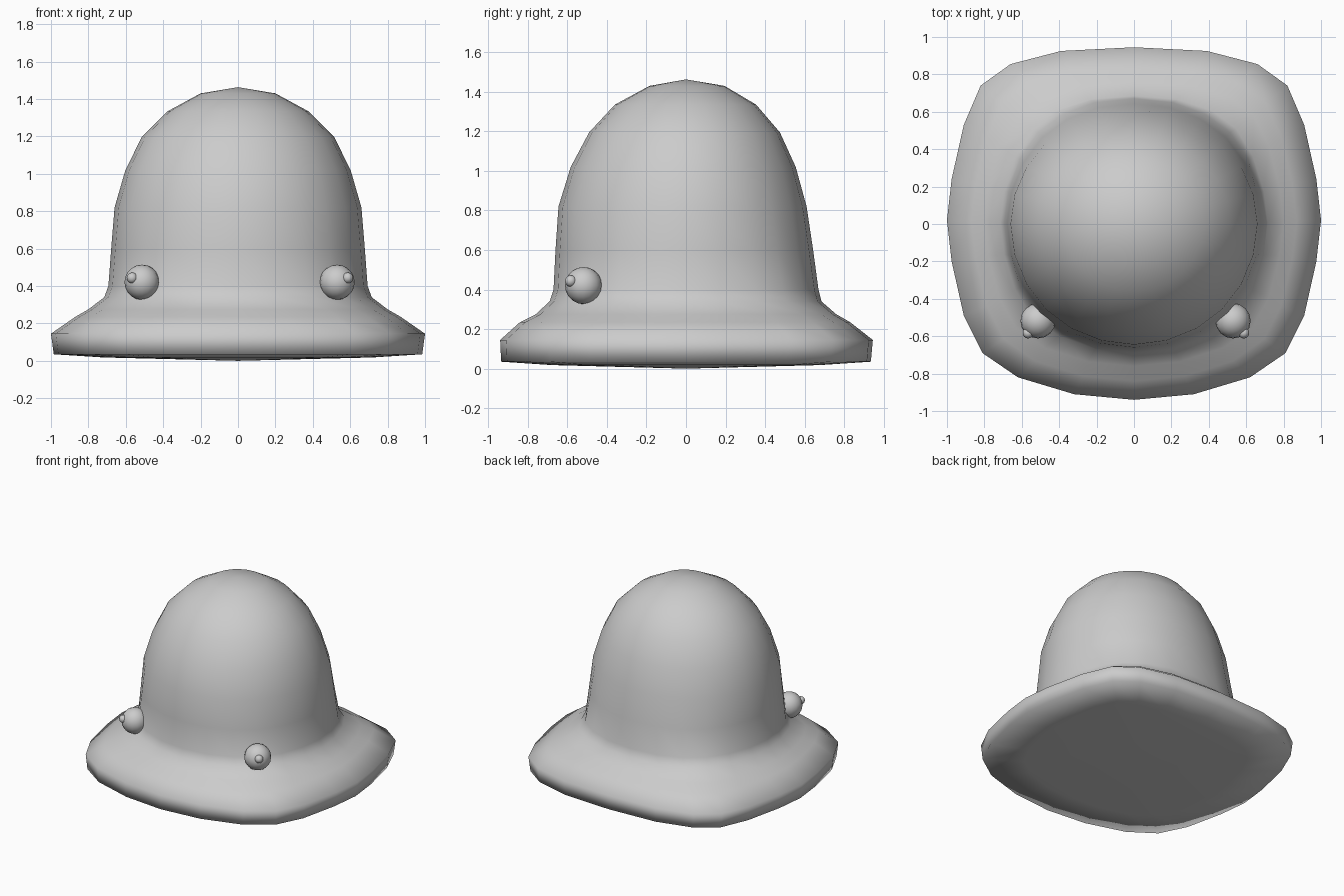
import bpy, bmesh
from math import sin, cos, pi

if "Cube" in bpy.data.objects:
    bpy.data.objects.remove(bpy.data.objects["Cube"])

# Half outline of the rounded-square brim, from back to front
HALF = [(0, .945), (.39, .925), (.66, .855), (.82, .74), (.91, .53), (.975, .24),
        (1, .02), (.975, -.2), (.91, -.49), (.81, -.69), (.62, -.82), (.32, -.91), (0, -.94)]
OUTLINE = HALF + [(-x, y) for x, y in HALF[-2:0:-1]]
N = len(OUTLINE)


def ring(z, rx, front, back, square):
    """Ring that blends an oval (square=0) into the brim outline (square=1)."""
    pts = []
    for i, (ox, oy) in enumerate(OUTLINE):
        a = 2 * pi * i / N
        c = cos(a)
        cy = c * (back if c > 0 else front)
        sy = oy * (back / .945 if oy > 0 else front / .94)
        pts.append(((1 - square) * rx * sin(a) + square * rx * ox,
                    (1 - square) * cy + square * sy, z))
    return pts


# Body: height, half width, front depth, back depth, squareness
PROFILE = [
    (.018, .72, .68, .68, 1), (.035, .985, .935, .935, 1),
    (.145, 1, .94, .945, 1), (.235, .87, .84, .83, .9),
    (.275, .80, .76, .76, .8), (.34, .715, .69, .685, .5),
    (.40, .693, .67, .67, .3), (.60, .678, .66, .643, .15),
    (.82, .66, .645, .61, .05), (1.02, .602, .583, .555, 0),
    (1.195, .515, .49, .475, 0), (1.335, .375, .36, .355, 0),
    (1.43, .20, .185, .195, 0)]

bm = bmesh.new()
rings = [[bm.verts.new(p) for p in ring(*row)] for row in PROFILE]
for lo, hi in zip(rings, rings[1:]):
    for i in range(N):
        j = (i + 1) % N
        bm.faces.new((lo[i], lo[j], hi[j], hi[i]))
# Closed crown and underside
for loop, z in ((rings[0], 0), (rings[-1], 1.463)):
    tip = bm.verts.new((0, 0, z))
    for i in range(N):
        bm.faces.new((loop[i], loop[(i + 1) % N], tip))
bmesh.ops.recalc_face_normals(bm, faces=bm.faces)
for f in bm.faces:
    f.smooth = True
mesh = bpy.data.meshes.new("body")
bm.to_mesh(mesh)
bm.free()
bpy.context.collection.objects.link(bpy.data.objects.new("body", mesh))


def ball(name, loc, r):
    bpy.ops.mesh.primitive_uv_sphere_add(segments=16, ring_count=10, radius=r, location=loc)
    bpy.context.object.name = name
    bpy.ops.object.shade_smooth()


# Eyes with small pupils
for side, ex, px in (("left", -.513, -.566), ("right", .53, .587)):
    ball("eye_" + side, (ex, -.518, .42), .094)
    ball("pupil_" + side, (px, -.583, .443), .029)
